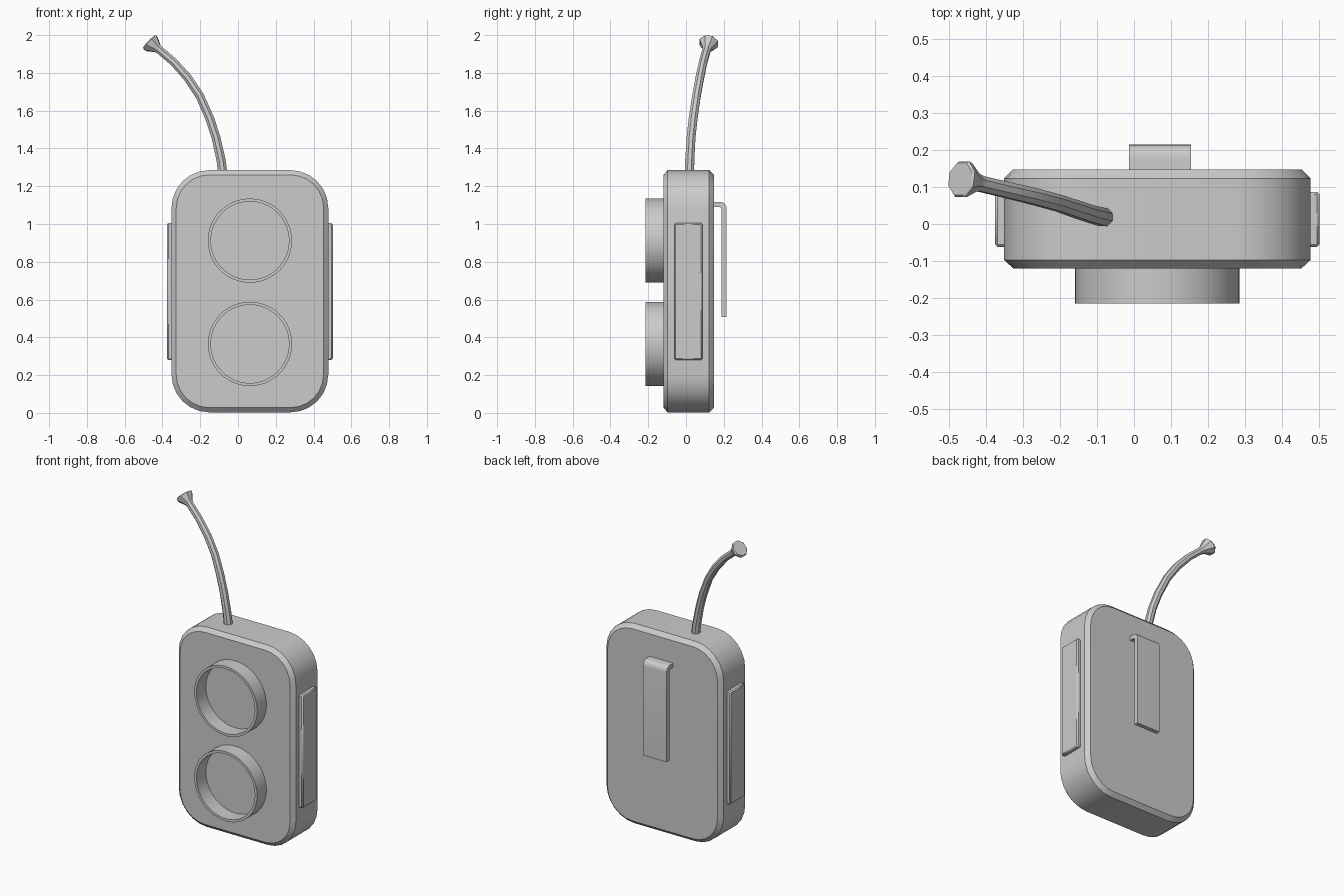
import bpy, bmesh, math
from mathutils import Vector

if "Cube" in bpy.data.objects:
    bpy.data.objects.remove(bpy.data.objects["Cube"])

CX = 0.063  # centre line of the body


def finish(name, bm, bevel=0.0, segments=1):
    bmesh.ops.recalc_face_normals(bm, faces=bm.faces)
    mesh = bpy.data.meshes.new(name)
    bm.to_mesh(mesh)
    bm.free()
    ob = bpy.data.objects.new(name, mesh)
    bpy.context.collection.objects.link(ob)
    if bevel:
        mod = ob.modifiers.new("bevel", 'BEVEL')
        mod.width, mod.segments = bevel, segments
    bpy.ops.object.select_all(action='DESELECT')
    ob.select_set(True)
    bpy.context.view_layer.objects.active = ob
    bpy.ops.object.shade_smooth_by_angle(angle=math.radians(30))
    return ob


def loft(name, rings, closed=False):
    """Skin a list of point rings; cap the ends unless the rings close on themselves."""
    bm = bmesh.new()
    vs = [[bm.verts.new(p) for p in ring] for ring in rings]
    n = len(vs[0])
    pairs = list(zip(vs, vs[1:])) + ([(vs[-1], vs[0])] if closed else [])
    for a, b in pairs:
        for i in range(n):
            j = (i + 1) % n
            bm.faces.new((a[i], a[j], b[j], b[i]))
    if not closed:
        bm.faces.new(vs[0])
        bm.faces.new(vs[-1])
    return finish(name, bm)


def box(name, lo, hi, bevel):
    bm = bmesh.new()
    bmesh.ops.create_cube(bm, size=1)
    for v in bm.verts:
        v.co = [(a + b) / 2 + c * (b - a) for a, b, c in zip(lo, hi, v.co)]
    return finish(name, bm, bevel)


# Body: rounded rectangle with chamfered front and back
def outline(y, inset, hw=0.415, z0=0.003, z1=1.285, r=0.2, seg=6):
    pts = []
    zs = (z1 - r, z1 - r, z0 + r, z0 + r)
    for k, (sx, z) in enumerate(zip((1, -1, -1, 1), zs)):
        for i in range(seg + 1):
            a = math.pi / 2 * (k + i / seg)
            pts.append((CX + sx * (hw - r) + (r - inset) * math.cos(a), y,
                        z + (r - inset) * math.sin(a)))
    return pts


loft("body", [outline(-0.12, 0.025), outline(-0.097, 0),
              outline(0.123, 0), outline(0.148, 0.025)])


# Two open rings on the front
def circle(y, z, r, n=48):
    return [(CX + r * math.cos(2 * math.pi * i / n), y, z + r * math.sin(2 * math.pi * i / n))
            for i in range(n)]


for label, z in (("upper", 0.912), ("lower", 0.365)):
    loft(label + "_ring", [circle(-0.115, z, 0.223), circle(-0.215, z, 0.223),
                           circle(-0.215, z, 0.207), circle(-0.115, z, 0.207)], closed=True)

# Side grip panels
for label, s in (("left", -1), ("right", 1)):
    xs = sorted((CX + s * 0.40, CX + s * 0.439))
    box(label + "_side_panel", (xs[0], -0.062, 0.28), (xs[1], 0.087, 1.005), 0.007)

# Belt clip: bent strip with a rounded top corner
R = 0.035
arc = [math.pi / 2 * i / 5 for i in range(6)]
outer = [(0.14, 1.117)] + [(0.215 - R + R * math.sin(a), 1.117 - R + R * math.cos(a)) for a in arc] \
    + [(0.215, 0.507)]
inner = [(0.188, 0.507), (0.188, 1.08), (0.178, 1.09), (0.14, 1.09)]
loft("belt_clip", [[(x, y, z) for y, z in outer + inner] for x in (-0.013, 0.154)])

# Curved antenna with a flared tip: x, y, z, radius
path = [(-.08, .018, 1.26, .027), (-.09, .02, 1.34, .026), (-.117, .027, 1.46, .025),
        (-.15, .038, 1.56, .025), (-.203, .056, 1.68, .024), (-.265, .073, 1.773, .024),
        (-.34, .091, 1.857, .023), (-.412, .108, 1.918, .023), (-.427, .112, 1.93, .026),
        (-.456, .119, 1.953, .050), (-.465, .121, 1.96, .053), (-.470, .122, 1.965, .047)]
pts = [Vector(p[:3]) for p in path]
rings = []
for i, p in enumerate(pts):
    t = (pts[min(i + 1, len(pts) - 1)] - pts[max(i - 1, 0)]).normalized()
    u = t.cross(Vector((0, 1, 0))).normalized()
    w = t.cross(u)
    angles = [2 * math.pi * (k + 0.5) / 8 for k in range(8)]
    rings.append([p + path[i][3] * (u * math.cos(a) + w * math.sin(a)) for a in angles])
loft("antenna", rings)
